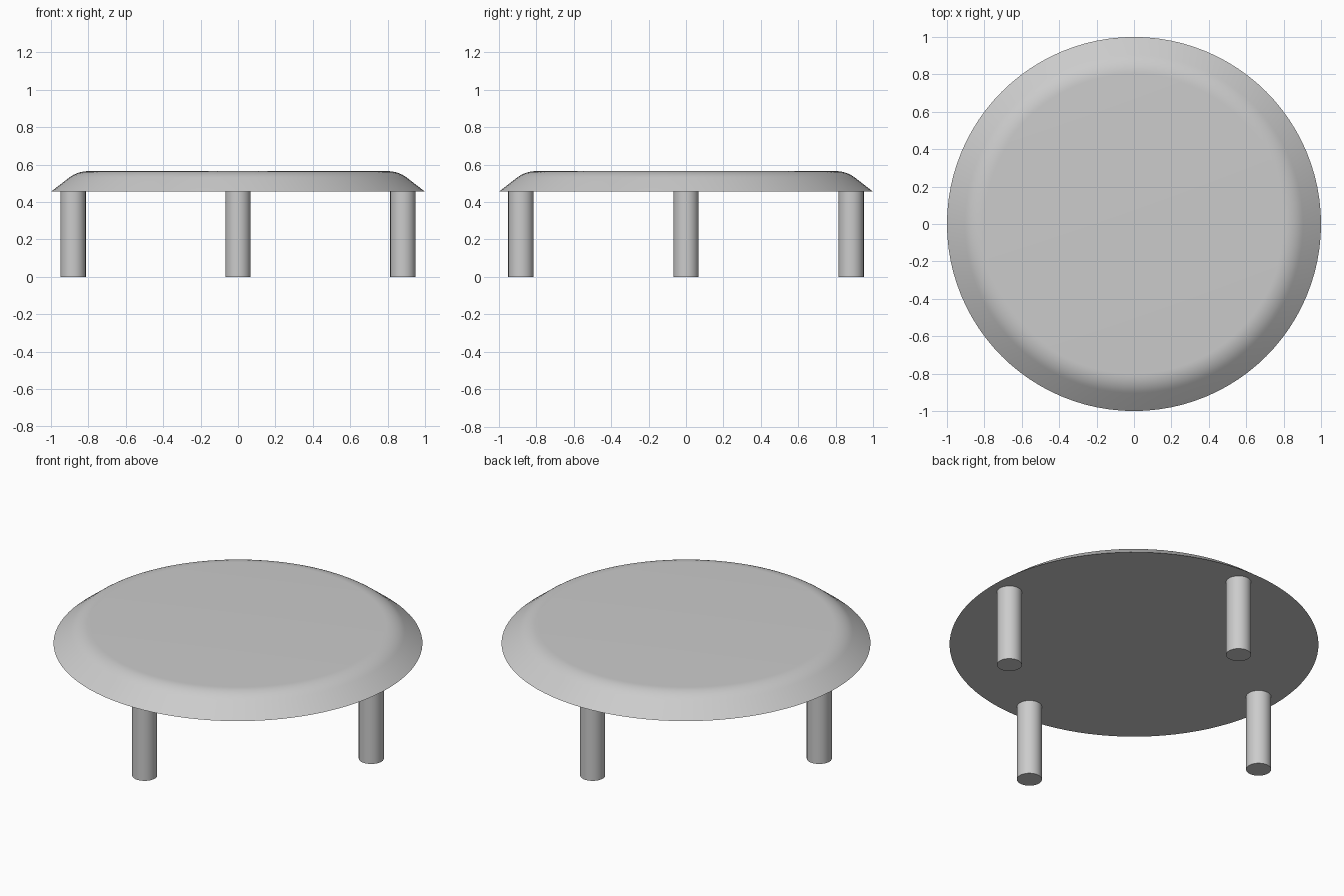
import bpy
import bmesh
from math import cos, sin, pi, radians
from mathutils import Matrix, Vector

if "Cube" in bpy.data.objects:
    bpy.data.objects.remove(bpy.data.objects["Cube"], do_unlink=True)

UNDERSIDE, TOP = 0.455, 0.565
LEG_RADIUS, LEG_RING = 0.068, 0.882

grey = bpy.data.materials.new("plain grey")
grey.use_nodes = True
grey.diffuse_color = (0.6, 0.6, 0.6, 1)
grey.node_tree.nodes["Principled BSDF"].inputs["Base Color"].default_value = grey.diffuse_color


def finish(name, bm, angle):
    """Turn a bmesh into a named, smooth-shaded object."""
    bmesh.ops.recalc_face_normals(bm, faces=bm.faces)
    mesh = bpy.data.meshes.new(name)
    bm.to_mesh(mesh)
    bm.free()
    mesh.materials.append(grey)
    obj = bpy.data.objects.new(name, mesh)
    bpy.context.collection.objects.link(obj)
    bpy.ops.object.select_all(action="DESELECT")
    obj.select_set(True)
    bpy.context.view_layer.objects.active = obj
    bpy.ops.object.shade_smooth_by_angle(angle=radians(angle))
    return obj


# Table top: a sloping rim that rounds over into a flat disc
bm = bmesh.new()
slope = radians(38)
bend = 0.17
flat = 0.80
profile = [(1.0, UNDERSIDE)]
for i in range(9):
    a = slope * (1 - i / 8)
    profile.append((flat + bend * sin(a), TOP - bend * (1 - cos(a))))
segments = 96
rings = [[bm.verts.new((r * cos(2 * pi * k / segments), r * sin(2 * pi * k / segments), z))
          for k in range(segments)] for r, z in profile]
for low, high in zip(rings, rings[1:]):
    for k in range(segments):
        n = (k + 1) % segments
        bm.faces.new((low[k], low[n], high[n], high[k]))
bm.faces.new(rings[0])
bm.faces.new(rings[-1])
finish("table_top", bm, 30)

# Four round legs, one on each side
for k, name in enumerate(("left_leg", "back_leg", "right_leg", "front_leg")):
    bm = bmesh.new()
    place = Vector((LEG_RING * cos(k * pi / 2), LEG_RING * sin(k * pi / 2), UNDERSIDE / 2))
    bmesh.ops.create_cone(bm, cap_ends=True, segments=32, radius1=LEG_RADIUS,
                          radius2=LEG_RADIUS, depth=UNDERSIDE,
                          matrix=Matrix.Translation(place))
    finish(name, bm, 30)
